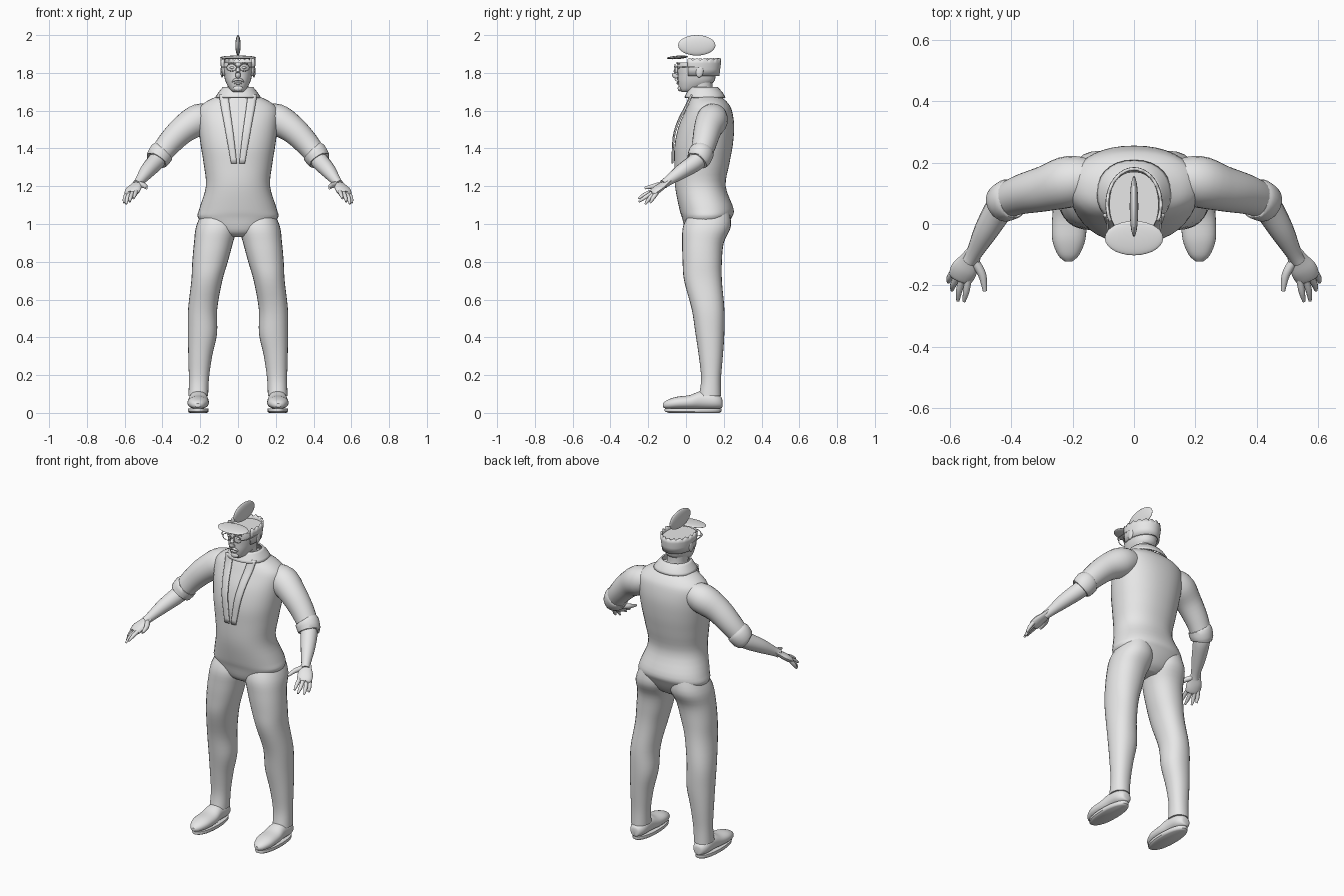
import bpy, bmesh, math
from mathutils import Vector

cube = bpy.data.objects.get("Cube")
if cube:
    bpy.data.objects.remove(cube)

grey = bpy.data.materials.new("light_grey")
grey.use_nodes = True
grey.diffuse_color = (0.8, 0.8, 0.8, 1)
grey.node_tree.nodes["Principled BSDF"].inputs["Base Color"].default_value = grey.diffuse_color
parts = []


def finish(name, bm, mirror=False, thickness=0):
    """Turn a bmesh into a named part, optionally mirrored or thickened."""
    bmesh.ops.recalc_face_normals(bm, faces=bm.faces)
    mesh = bpy.data.meshes.new(name)
    bm.to_mesh(mesh)
    bm.free()
    mesh.materials.append(grey)
    ob = bpy.data.objects.new(name, mesh)
    bpy.context.collection.objects.link(ob)
    if thickness:
        solid = ob.modifiers.new("Thickness", "SOLIDIFY")
        solid.thickness = thickness
        solid.offset = 0
    if mirror:
        ob.modifiers.new("Mirror", "MIRROR").use_mirror_merge = False
    parts.append(ob)
    return ob


def spline(rows, steps):
    """Smooth curve through rows of numbers."""
    out = []
    for i in range(len(rows) - 1):
        a, b, c, d = rows[max(i - 1, 0)], rows[i], rows[i + 1], rows[min(i + 2, len(rows) - 1)]
        for s in range(steps):
            t = s / steps
            out.append([q + t / 2 * (r - p + t * (2 * p - 5 * q + 4 * r - w + t * (3 * (q - r) + w - p)))
                        for p, q, r, w in zip(a, b, c, d)])
    return out + [list(rows[-1])]


def skin(bm, rings, caps=True):
    """Join rings of points with quads."""
    loops = [[bm.verts.new(p) for p in ring] for ring in rings]
    n = len(loops[0])
    for low, high in zip(loops, loops[1:]):
        for i in range(n):
            j = (i + 1) % n
            bm.faces.new((low[i], low[j], high[j], high[i]))
    if caps:
        bm.faces.new(loops[0])
        bm.faces.new(loops[-1])
    return loops


def loft(name, rows, power=2.2, steps=4, sides=28, along="z", caps=True, **extra):
    """Rows hold station, centre x, half width, low side and high side."""
    rings = []
    for at, cx, half, low, high in spline(rows, steps):
        ring = []
        for i in range(sides):
            a = math.tau * i / sides
            c, s = (math.copysign(abs(f) ** (2 / power), f) for f in (math.cos(a), math.sin(a)))
            x, side = cx + half * c, (low + high) / 2 + (high - low) / 2 * s
            ring.append((x, side, at) if along == "z" else (x, at, side))
        rings.append(ring)
    bm = bmesh.new()
    skin(bm, rings, caps)
    return finish(name, bm, **extra)


def tube(name, rows, flat=1, steps=4, sides=16, mirror=True):
    """Rows hold a path point and radius; flat squashes the thickness."""
    rows = spline(rows, steps)
    pts = [Vector(r[:3]) for r in rows]
    rings = []
    for i, p in enumerate(pts):
        t = (pts[min(i + 1, len(pts) - 1)] - pts[max(i - 1, 0)]).normalized()
        u = t.cross(Vector((0, 0, 1)) if abs(t.z) < 0.95 else Vector((0, 1, 0))).normalized()
        v = t.cross(u) * flat
        angles = [math.tau * k / sides for k in range(sides)]
        rings.append([p + rows[i][3] * (u * math.cos(a) + v * math.sin(a)) for a in angles])
    bm = bmesh.new()
    skin(bm, rings)
    return finish(name, bm, mirror)


def ball(name, centre, size, mirror=False, tilt=0):
    bm = bmesh.new()
    bmesh.ops.create_uvsphere(bm, u_segments=28, v_segments=14, radius=1)
    for v in bm.verts:
        x, y, z = (c * s for c, s in zip(v.co, size))
        v.co = Vector(centre) + Vector((x, y, z + tilt * y))
    return finish(name, bm, mirror)


# Body and trousers
loft("torso", [(.93, 0, .06, .04, .16), (.96, 0, .14, 0, .2), (1.03, 0, .21, -.02, .24),
               (1.08, 0, .205, -.035, .252), (1.2, 0, .17, -.058, .21), (1.32, 0, .182, -.062, .23),
               (1.42, 0, .198, -.06, .248), (1.52, 0, .21, -.038, .255), (1.6, 0, .212, -.003, .243),
               (1.64, 0, .18, .015, .222), (1.67, 0, .125, .03, .19), (1.69, 0, .08, .04, .16)], sides=40)
loft("leg", [(1.08, .105, .075, .03, .225), (.99, .113, .108, -.015, .238), (.9, .13, .103, -.02, .2),
             (.8, .148, .094, -.018, .19), (.7, .165, .082, -.01, .19), (.55, .187, .077, .03, .203),
             (.42, .188, .077, .05, .203), (.3, .2, .063, .068, .195), (.18, .207, .053, .08, .185),
             (.09, .21, .052, .068, .185)], mirror=True)

# Shoes and soles
loft("shoe", [(-.122, .213, .012, .03, .05), (-.1, .213, .035, .022, .068), (-.05, .212, .054, .02, .085),
              (.02, .21, .056, .02, .094), (.08, .21, .05, .02, .115), (.15, .21, .047, .02, .105),
              (.185, .21, .03, .025, .085), (.192, .21, .01, .03, .07)], along="y", mirror=True)
loft("sole", [(0, .21, .046, -.09, .175), (.008, .21, .055, -.112, .187),
              (.024, .21, .054, -.112, .188)], steps=2, mirror=True)

# Sleeves, cuffs and arms
tube("sleeve", [(.1, .15, 1.58, .05), (.2, .14, 1.555, .083), (.29, .115, 1.5, .074),
                (.37, .095, 1.42, .064), (.43, .07, 1.34, .054)], sides=24)
tube("sleeve_cuff", [(.398, .083, 1.385, .06), (.404, .081, 1.378, .067), (.428, .068, 1.342, .063),
                     (.432, .065, 1.336, .055)], sides=24, steps=2)
tube("forearm", [(.41, .08, 1.365, .045), (.435, .055, 1.33, .047), (.48, -.02, 1.28, .04),
                 (.52, -.095, 1.228, .026), (.535, -.12, 1.21, .024)])

# Hands
tube("palm", [(.52, -.09, 1.23, .025), (.535, -.12, 1.208, .034), (.553, -.15, 1.185, .043),
              (.566, -.177, 1.163, .038), (.568, -.182, 1.16, .02)], flat=.45)
for finger, base, knuckle, tip in [
        ("index", (.538, -.175, 1.175), (.546, -.22, 1.155), (.553, -.252, 1.135)),
        ("middle", (.558, -.178, 1.165), (.569, -.218, 1.14), (.573, -.25, 1.118)),
        ("ring", (.575, -.17, 1.16), (.588, -.198, 1.13), (.592, -.216, 1.105)),
        ("little", (.587, -.155, 1.165), (.6, -.176, 1.135), (.604, -.19, 1.112)),
        ("thumb", (.52, -.12, 1.212), (.494, -.165, 1.202), (.485, -.218, 1.19))]:
    wide = .015 if finger == "thumb" else .0115
    tube(finger + "_finger", [(*base, wide), (*knuckle, wide * .9), (*tip, wide * .45)], sides=10)

# Neck, collar and head
loft("neck", [(1.66, 0, .06, .03, .15), (1.71, 0, .055, .02, .14), (1.77, 0, .06, .02, .14)])
loft("collar", [(1.668, 0, .118, -.005, .205), (1.695, 0, .1, .008, .19), (1.722, 0, .078, .022, .165)],
     steps=2, caps=False, thickness=.008)
loft("head", [(1.698, 0, .022, -.022, .03), (1.712, 0, .042, -.034, .08), (1.75, 0, .064, -.043, .145),
              (1.79, 0, .075, -.044, .158), (1.83, 0, .081, -.046, .168), (1.855, 0, .08, -.042, .17)])

# Hair: a band around the sides and back with a ragged top edge
bm = bmesh.new()
levels = []
for z, grow in ((1.785, 0), (1.82, .004), (1.85, .008), (1.873, .007)):
    row = []
    for i in range(37):
        a = math.radians(-28 + 236 * i / 36)
        ragged = (.007 * math.sin(i * 2.1) if z > 1.86 else 0)
        row.append(bm.verts.new(((.08 + grow) * math.cos(a), .064 + (.108 + grow) * math.sin(a), z + ragged)))
    levels.append(row)
for low, high in zip(levels, levels[1:]):
    for i in range(36):
        bm.faces.new((low[i], low[i + 1], high[i + 1], high[i]))
finish("hair_band", bm, thickness=.01)

# Cap peak and upright oval disc
ball("cap_peak", (0, -.046, 1.882), (.095, .056, .009), tilt=.07)
ball("upright_disc", (0, .057, 1.946), (.014, .099, .054))

# Face
ball("ear", (.084, .072, 1.808), (.009, .02, .032), mirror=True, tilt=.2)
tube("nose", [(0, -.042, 1.835, .008), (0, -.055, 1.808, .011), (0, -.06, 1.788, .014),
              (0, -.045, 1.776, .011)], mirror=False)
ball("eye", (.031, -.038, 1.828), (.013, .008, .007), mirror=True)
ball("lips", (0, -.043, 1.745), (.022, .008, .006))
ball("chin", (0, -.032, 1.718), (.025, .012, .016))
tube("brow", [(.01, -.047, 1.848, .003), (.03, -.046, 1.853, .005), (.052, -.035, 1.848, .003)])
tube("moustache", [(0, -.052, 1.767, .008), (.016, -.05, 1.763, .007), (.032, -.041, 1.752, .003)])

# Spectacles
bm = bmesh.new()
rings = []
for i in range(24):
    a = math.tau * i / 24
    out = Vector((math.cos(a), 0, math.sin(a) * .72))
    centre = Vector((.034, -.058, 1.828))
    rings.append([centre + out * (.026 + .0025 * math.cos(b)) + Vector((0, .0025 * math.sin(b), 0))
                  for b in (math.tau * k / 6 for k in range(6))])
skin(bm, rings + rings[:1], caps=False)
bmesh.ops.remove_doubles(bm, verts=bm.verts, dist=.0001)
finish("spectacle_rim", bm, mirror=True)
tube("spectacle_arm", [(.06, -.058, 1.832, .003), (.084, -.03, 1.832, .003), (.088, .07, 1.83, .003)], sides=6)
tube("spectacle_bridge", [(0, -.062, 1.833, .003), (.009, -.06, 1.83, .003)], sides=6)

# Lapels running down the chest
bm = bmesh.new()
strip = []
edge = [(1.685, .1, .052, .02), (1.63, .092, .045, -.001), (1.55, .077, .034, -.041),
        (1.46, .061, .022, -.067), (1.32, .036, .006, -.073)]
for z, outer, inner, y in spline(edge, 4):
    xs = [inner + (outer - inner) * k / 3 for k in range(4)]
    strip.append([bm.verts.new((x, y + 1.1 * x * x, z)) for x in xs])
for top, low in zip(strip, strip[1:]):
    for k in range(3):
        bm.faces.new((top[k], top[k + 1], low[k + 1], low[k]))
finish("lapel", bm, mirror=True, thickness=.008)

# Smooth shading with sharp edges kept
bpy.ops.object.select_all(action="DESELECT")
for ob in parts:
    ob.select_set(True)
bpy.context.view_layer.objects.active = parts[0]
bpy.ops.object.shade_smooth_by_angle(angle=math.radians(40))
